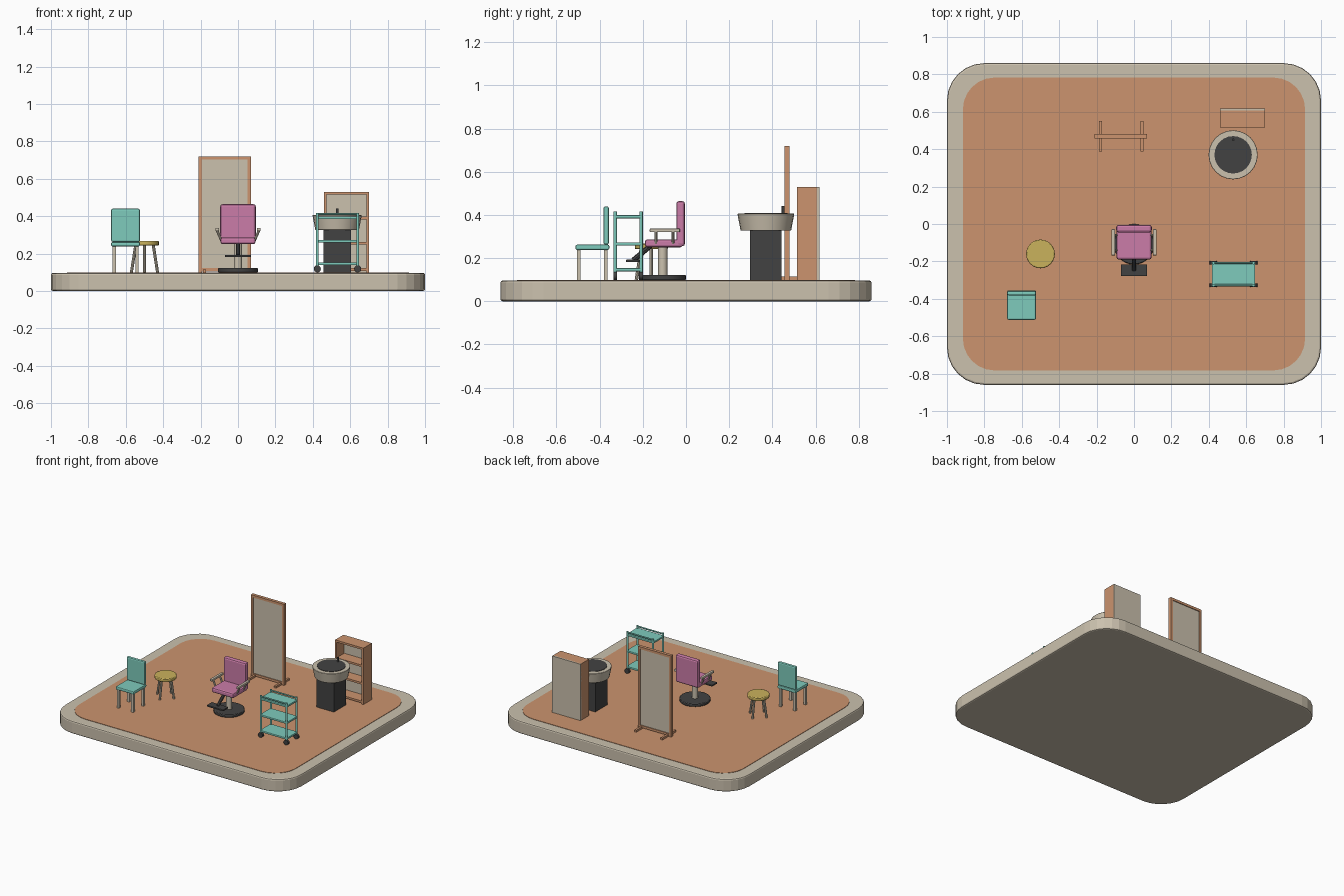
import bpy, bmesh, math
from mathutils import Vector

if "Cube" in bpy.data.objects:
    bpy.data.objects.remove(bpy.data.objects["Cube"])


def srgb(r, g, b):
    f = lambda c: c / 12.92 if c <= 0.04045 else ((c + 0.055) / 1.055) ** 2.4
    return (f(r / 255), f(g / 255), f(b / 255), 1)


def material(name, *rgb):
    m = bpy.data.materials.new(name)
    m.diffuse_color = srgb(*rgb)
    m.use_nodes = True
    m.node_tree.nodes["Principled BSDF"].inputs["Base Color"].default_value = m.diffuse_color
    return m


TAN = material("warm stone", 203, 193, 174)
ORANGE = material("terracotta", 204, 148, 110)
TEAL = material("teal", 126, 203, 188)
PINK = material("pink", 203, 124, 168)
YELLOW = material("mustard", 202, 178, 92)
DARK = material("charcoal", 66, 66, 66)


def finish(name, bm, mat, bevel=0, smooth=False):
    bmesh.ops.recalc_face_normals(bm, faces=bm.faces)
    me = bpy.data.meshes.new(name)
    bm.to_mesh(me)
    bm.free()
    me.materials.append(mat)
    ob = bpy.data.objects.new(name, me)
    bpy.context.collection.objects.link(ob)
    if bevel:
        mod = ob.modifiers.new("soft edges", 'BEVEL')
        mod.width, mod.segments = bevel, 2
        mod.limit_method = 'ANGLE'
        mod.angle_limit = math.radians(40)
    if smooth:
        bpy.ops.object.select_all(action='DESELECT')
        ob.select_set(True)
        bpy.context.view_layer.objects.active = ob
        bpy.ops.object.shade_smooth_by_angle(angle=math.radians(40))
    return ob


def box(name, x0, x1, y0, y1, z0, z1, mat, bevel=0):
    bm = bmesh.new()
    bmesh.ops.create_cube(bm, size=1)
    for v in bm.verts:
        v.co = Vector(((x0 + x1) / 2 + v.co.x * (x1 - x0),
                       (y0 + y1) / 2 + v.co.y * (y1 - y0),
                       (z0 + z1) / 2 + v.co.z * (z1 - z0)))
    return finish(name, bm, mat, bevel)


def rod(name, a, b, r, mat, r2=None, sides=12, bevel=0, smooth=True):
    a, b = Vector(a), Vector(b)
    bm = bmesh.new()
    bmesh.ops.create_cone(bm, cap_ends=True, segments=sides, radius1=r,
                          radius2=r if r2 is None else r2, depth=(b - a).length)
    rot = (b - a).to_track_quat('Z', 'Y').to_matrix()
    for v in bm.verts:
        v.co = rot @ v.co + (a + b) / 2
    return finish(name, bm, mat, bevel, smooth)


def slab(name, hx, hy, r, z0, z1, mat, bevel=0, steps=6):
    bm = bmesh.new()
    pts = []
    for k, (sx, sy) in enumerate([(1, 1), (-1, 1), (-1, -1), (1, -1)]):
        for i in range(steps + 1):
            t = math.radians(90 * (k + i / steps))
            pts.append((sx * (hx - r) + r * math.cos(t), sy * (hy - r) + r * math.sin(t), z0))
    face = bm.faces.new([bm.verts.new(p) for p in pts])
    ext = bmesh.ops.extrude_face_region(bm, geom=[face])["geom"]
    bmesh.ops.translate(bm, verts=[g for g in ext if isinstance(g, bmesh.types.BMVert)],
                        vec=(0, 0, z1 - z0))
    return finish(name, bm, mat, bevel)


F = 0.099  # floor height

# Base platform and floor
slab("base_platform", 1, 0.86, 0.2, 0, 0.096, TAN, 0.01)
slab("floor", 0.915, 0.783, 0.17, 0.09, F, ORANGE)

# Waiting chair
box("waiting_seat", -0.678, -0.524, -0.512, -0.355, 0.238, 0.262, TEAL, 0.007)
box("waiting_back", -0.678, -0.524, -0.382, -0.357, 0.262, 0.44, TEAL, 0.009)
for x in (-0.662, -0.54):
    for y in (-0.497, -0.372):
        box("waiting_leg", x - 0.009, x + 0.009, y - 0.009, y + 0.009, F, 0.242, TAN)

# Round stool with splayed legs
sx, sy = -0.5, -0.16
rod("stool_seat", (sx, sy, 0.242), (sx, sy, 0.267), 0.077, YELLOW, sides=24, bevel=0.005)
for dx, dy in ((1, 0), (0, 1), (-1, 0), (0, -1)):
    rod("stool_leg", (sx + dx * 0.07, sy + dy * 0.07, F),
        (sx + dx * 0.047, sy + dy * 0.047, 0.245), 0.008, TAN, sides=8)

# Styling chair
rod("chair_base", (0, -0.108, F), (0, -0.108, 0.122), 0.108, DARK, sides=28, bevel=0.005)
rod("chair_column", (0, -0.108, 0.12), (0, -0.108, 0.255), 0.022, TAN, sides=16)
box("chair_seat", -0.093, 0.093, -0.19, -0.015, 0.25, 0.287, PINK, 0.011)
box("chair_back", -0.095, 0.095, -0.045, -0.005, 0.255, 0.464, PINK, 0.012)
for s in (-1, 1):
    box("armrest", s * 0.111 - 0.01, s * 0.111 + 0.01, -0.168, -0.028, 0.32, 0.337, TAN, 0.004)
    for y in (-0.14, -0.06):
        rod("armrest_post", (s * 0.088, y, 0.268), (s * 0.113, y, 0.325), 0.007, TAN, sides=8)
box("footrest", -0.07, 0.07, -0.278, -0.216, 0.181, 0.193, DARK, 0.003)
rod("footrest_strut", (0, -0.245, 0.19), (0, -0.165, 0.256), 0.012, DARK, sides=8)

# Rolling cart
for z in (0.384, 0.258, 0.138):
    box("cart_shelf", 0.417, 0.647, -0.333, -0.203, z, z + 0.015, TEAL, 0.004)
for y in (-0.328, -0.208):
    for x in (0.424, 0.64):
        rod("cart_post", (x, y, 0.125), (x, y, 0.417), 0.008, TEAL, sides=10)
        rod("cart_wheel", (x, y - 0.009, F + 0.019), (x, y + 0.009, F + 0.019), 0.019, DARK, sides=16)
    rod("cart_rail", (0.424, y, 0.411), (0.64, y, 0.411), 0.006, TEAL, sides=8)

# Wash basin
bx, by = 0.53, 0.37
box("basin_pedestal", bx - 0.073, bx + 0.073, by - 0.073, by + 0.073, F, 0.335, DARK)
rod("basin", (bx, by, 0.327), (bx, by, 0.406), 0.117, TAN, r2=0.132, sides=24, bevel=0.003)
rod("basin_bowl", (bx, by, 0.4), (bx, by, 0.409), 0.1, DARK, sides=24)
rod("tap_post", (bx, by + 0.08, 0.405), (bx, by + 0.08, 0.441), 0.007, DARK, sides=10)

# Standing mirror, glass seen from both sides
for x0, x1 in ((-0.21, -0.192), (0.052, 0.07)):
    box("mirror_side", x0, x1, 0.456, 0.48, F, 0.72, ORANGE)
for z0, z1 in ((F + 0.006, 0.122), (0.702, 0.72)):
    box("mirror_rail", -0.192, 0.052, 0.456, 0.48, z0, z1, ORANGE)
box("mirror_glass", -0.194, 0.054, 0.462, 0.474, 0.115, 0.705, TAN)
for x in (-0.18, 0.042):
    box("mirror_foot", x - 0.008, x + 0.008, 0.388, 0.552, F, 0.114, ORANGE)

# Shelf unit
box("shelf_back", 0.46, 0.70, 0.606, 0.618, F, 0.53, TAN)
for x0, x1 in ((0.46, 0.474), (0.686, 0.70)):
    box("shelf_side", x0, x1, 0.515, 0.614, F, 0.53, ORANGE)
for z in (F + 0.008, 0.248, 0.382, 0.515):
    box("shelf_board", 0.474, 0.686, 0.516, 0.614, z, z + 0.015, ORANGE)
